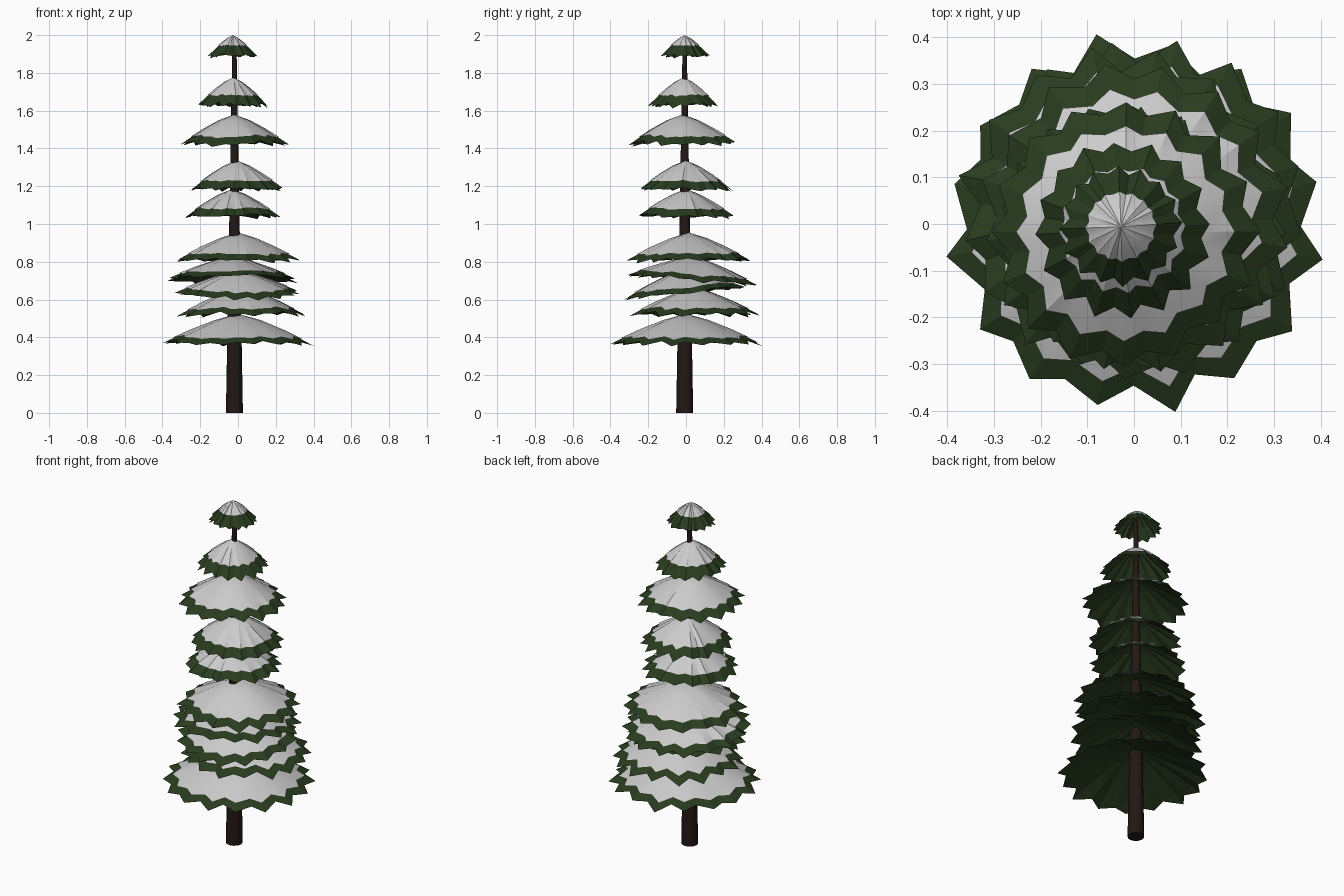
import bpy, bmesh, math, random
from mathutils import Matrix

if "Cube" in bpy.data.objects:
    bpy.data.objects.remove(bpy.data.objects["Cube"])

random.seed(4)
TEETH = 16
LIFT = 0.005


def material(name, color):
    m = bpy.data.materials.new(name)
    m.diffuse_color = (*color, 1)
    m.use_nodes = True
    m.node_tree.nodes["Principled BSDF"].inputs["Base Color"].default_value = m.diffuse_color
    return m


green = material("needles", (0.022, 0.045, 0.014))
bark = material("bark", (0.016, 0.009, 0.007))
white = material("snow", (0.8, 0.8, 0.8))


def add_object(name, bm, mat):
    bmesh.ops.recalc_face_normals(bm, faces=bm.faces)
    if sum(f.normal.z for f in bm.faces) < 0:
        bmesh.ops.reverse_faces(bm, faces=bm.faces)
    me = bpy.data.meshes.new(name)
    bm.to_mesh(me)
    bm.free()
    ob = bpy.data.objects.new(name, me)
    bpy.context.collection.objects.link(ob)
    me.materials.append(mat)
    return ob


def smooth(ob, degrees):
    bpy.ops.object.select_all(action='DESELECT')
    ob.select_set(True)
    bpy.context.view_layer.objects.active = ob
    bpy.ops.object.shade_smooth_by_angle(angle=math.radians(degrees))


def pleated_skirt(name, rings, teeth, phase, radius, top, height, lift, place, mat):
    # open domed cone whose edge zigzags between tips and notches
    bm = bmesh.new()
    n = 2 * TEETH
    apex = bm.verts.new((0, 0, top + lift))
    prev = None
    for t in rings:
        ring = []
        for i in range(n):
            rad_j, z_j, ang_j = teeth[i]
            notch = i % 2
            k = t * (1 - 0.12 * t * notch) * (1 + rad_j * t)
            z = top - height * k ** 1.3 - 0.011 * t * notch + z_j * t * t + lift
            a = phase + math.pi * i / TEETH + ang_j
            ring.append(bm.verts.new((radius * k * math.cos(a), radius * k * math.sin(a), z)))
        for i in range(n):
            j = (i + 1) % n
            if prev is None:
                bm.faces.new((apex, ring[i], ring[j]))
            else:
                bm.faces.new((prev[i], ring[i], ring[j], prev[j]))
        prev = ring
    bm.transform(place)
    return add_object(name, bm, mat)


# branch tiers: centre x, centre y, radius, rim z, apex z, tilt about x in degrees
tiers = [
    (0.00, 0.00, 0.410, 0.360, 0.525, 0),
    (0.02, 0.045, 0.352, 0.512, 0.665, 0),
    (0.00, -0.01, 0.335, 0.630, 0.755, 5.5),
    (-0.03, 0.03, 0.350, 0.698, 0.830, -4.5),
    (0.00, 0.015, 0.335, 0.800, 0.955, 0),
    (-0.03, 0.00, 0.264, 1.032, 1.185, 0),
    (-0.007, -0.002, 0.253, 1.178, 1.337, 0),
    (-0.02, -0.018, 0.292, 1.418, 1.580, 0),
    (-0.025, -0.012, 0.194, 1.620, 1.777, 0),
    (-0.028, -0.006, 0.132, 1.885, 2.000, 0),
]
for k, (cx, cy, r, rim, top, tilt) in enumerate(tiers, 1):
    teeth = [(random.uniform(-0.05, 0.01), random.uniform(-0.008, 0.008),
              random.uniform(-0.03, 0.03)) for _ in range(2 * TEETH)]
    phase = math.radians(-101) if k == 1 else random.uniform(0, math.tau)
    edge = 1 - 0.055 / r
    inner = [edge * 0.35, edge * 0.7, edge]
    height = top - rim
    place = Matrix.Translation((cx, cy, rim)) @ Matrix.Rotation(math.radians(tilt), 4, 'X')
    args = (teeth, phase, r, height - LIFT, height - LIFT)
    pleated_skirt(f"branch_tier_{k}", inner + [1.0], *args, 0, place, green)
    smooth(pleated_skirt(f"snow_cap_{k}", inner, *args, LIFT, place, white), 30)

# tapered trunk
bm = bmesh.new()
bmesh.ops.create_cone(bm, cap_ends=True, segments=12, radius1=0.045, radius2=0.011, depth=1.95)
bm.transform(Matrix.Translation((-0.019, -0.007, 0.975)))
smooth(add_object("trunk", bm, bark), 40)
